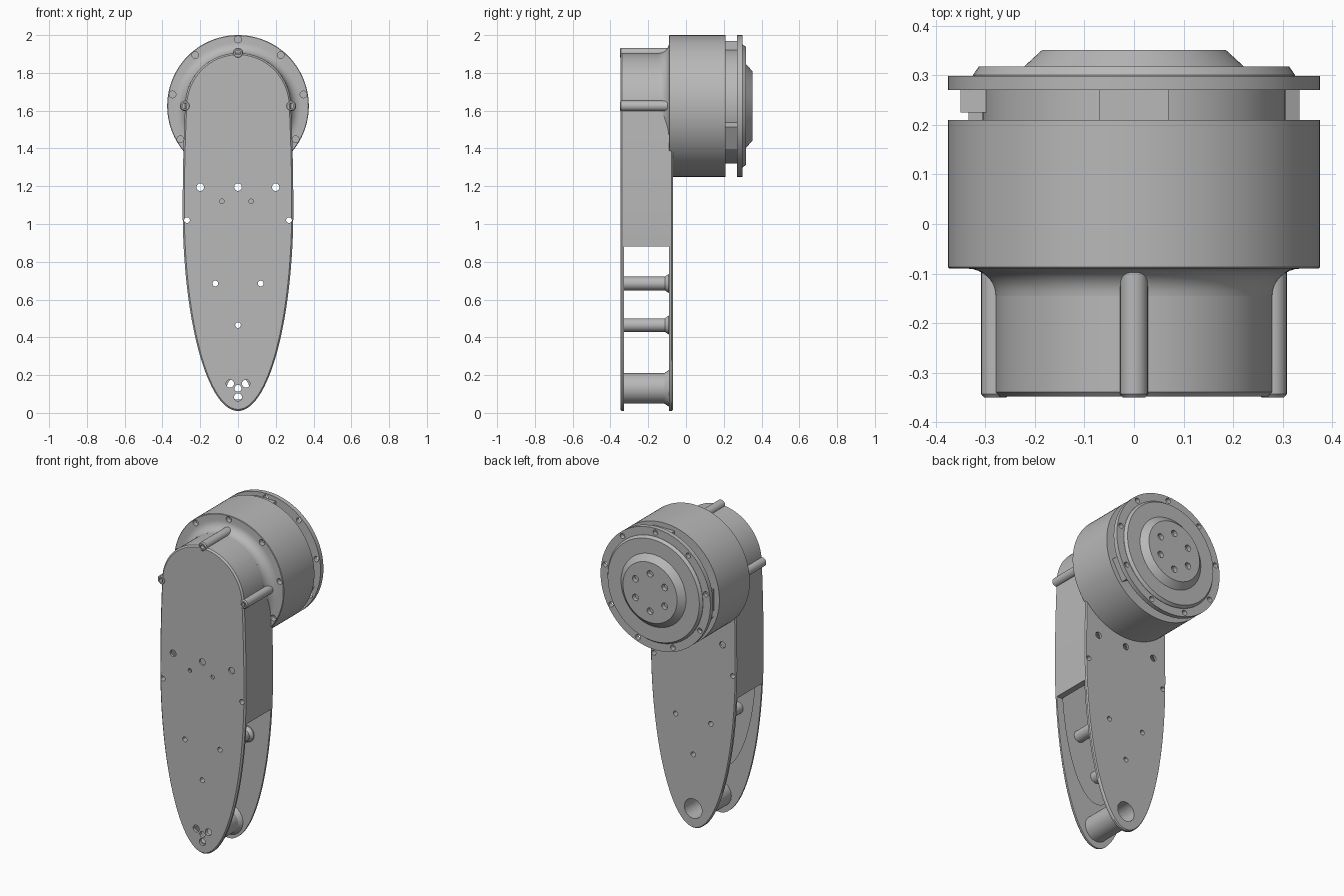
import bpy, bmesh, math
from math import sin, cos, pi, radians

old = bpy.data.objects.get("Cube")
if old:
    bpy.data.objects.remove(old, do_unlink=True)

grey = bpy.data.materials.new("machined grey")
grey.use_nodes = True
grey.diffuse_color = (0.48, 0.48, 0.48, 1)
grey.node_tree.nodes["Principled BSDF"].inputs["Base Color"].default_value = (0.48, 0.48, 0.48, 1)

AXIS_Z = 1.625      # height of the motor axis
HUB = (0, AXIS_Z)


def skin(name, rings):
    """Solid skinned through matching closed rings, capped at both ends."""
    bm = bmesh.new()
    loops = [[bm.verts.new(p) for p in ring] for ring in rings]
    n = len(loops[0])
    for a, b in zip(loops, loops[1:]):
        for i in range(n):
            j = (i + 1) % n
            bm.faces.new((a[i], a[j], b[j], b[i]))
    bm.faces.new(loops[0])
    bm.faces.new(loops[-1])
    bmesh.ops.recalc_face_normals(bm, faces=bm.faces)
    mesh = bpy.data.meshes.new(name)
    bm.to_mesh(mesh)
    bm.free()
    mesh.materials.append(grey)
    ob = bpy.data.objects.new(name, mesh)
    bpy.context.collection.objects.link(ob)
    return ob


def lathe(name, profile, centre=HUB, n=96):
    """Turned solid along y from (radius, y) points."""
    cx, cz = centre
    return skin(name, [[(cx + r * sin(2 * pi * i / n), y, cz + r * cos(2 * pi * i / n))
                        for i in range(n)] for r, y in profile])


def rod(name, centre, r, y0, y1, n=24):
    return lathe(name, [(r, y0), (r, y1)], centre, n)


def box(name, x0, x1, y0, y1, z0, z1):
    return skin(name, [[(x0, y, z0), (x1, y, z0), (x1, y, z1), (x0, y, z1)] for y in (y0, y1)])


def cut(target, cutters):
    for c in cutters:
        m = target.modifiers.new("cut", 'BOOLEAN')
        m.operation, m.solver, m.object = 'DIFFERENCE', 'EXACT', c
        bpy.context.view_layer.objects.active = target
        bpy.ops.object.modifier_apply(modifier=m.name)


def discard(cutters):
    for c in cutters:
        bpy.data.objects.remove(c, do_unlink=True)


def around(radius, count, turn=0):
    """Points evenly spaced round the motor axis."""
    for i in range(count):
        a = radians(turn) + 2 * pi * i / count
        yield radius * sin(a), AXIS_Z + radius * cos(a)


def leg_outline():
    """Half ellipse below, gentle taper, round arch on top."""
    w, mid, arch = 0.293, 1.08, 0.28
    right = [(w * sin(pi / 2 * i / 32), mid - (mid - 0.01) * cos(pi / 2 * i / 32))
             for i in range(1, 33)]
    right += [(w - (w - arch) * (i / 6) ** 2, mid + (AXIS_Z - mid) * i / 6) for i in range(1, 7)]
    right += [(arch * cos(pi / 2 * i / 20), AXIS_Z + arch * sin(pi / 2 * i / 20))
              for i in range(1, 20)]
    left = [(-x, z) for x, z in reversed(right)]
    return [(0, 0.01)] + right + [(0, AXIS_Z + arch)] + left


def leg_solid(name, sections):
    """Leg outline extruded through (y, x scale, z scale) sections."""
    return skin(name, [[(x * sx, y, 0.95 + (z - 0.95) * sz) for x, z in leg_outline()]
                       for y, sx, sz in sections])


# Leg shell with softened front and back rims
leg = leg_solid("leg_shell", [(-0.348, 0.97, 0.991), (-0.339, 1, 1),
                              (-0.077, 1, 1), (-0.07, 0.98, 0.994)])

# Open lower window, inner cavity and shallow pockets in the plates
tools = [box("window_cutter", -1, 1, -0.328, -0.09, -0.2, 0.88),
         box("cavity_cutter", -0.25, 0.25, -0.327, -0.091, 0.8, 1.22),
         leg_solid("front_pocket_cutter", [(-0.335, 0.85, 0.7), (-0.32, 0.85, 0.7)]),
         leg_solid("back_pocket_cutter", [(-0.1, 0.85, 0.7), (-0.084, 0.85, 0.7)])]

# Screw holes through the leg
through = [(-0.2, 1.195, 0.02), (0, 1.195, 0.02), (0.2, 1.195, 0.02),
           (-0.27, 1.02, 0.015), (0.27, 1.02, 0.015),
           (-0.12, 0.685, 0.015), (0.12, 0.685, 0.015), (0, 0.465, 0.015)]
front_only = [(-0.085, 1.12, 0.012), (0.07, 1.12, 0.012), (0, 0.13, 0.018),
              (-0.042, 0.155, 0.021), (0.042, 0.155, 0.021), (0, 0.083, 0.021)]
through_tools = [rod("hole_cutter", (x, z), r, -0.5, 0) for x, z, r in through]
front_tools = [rod("hole_cutter", (x, z), r, -0.5, -0.3) for x, z, r in front_only]
ANKLE = (0, 0.13)
bore = rod("bore_cutter", ANKLE, 0.06, -0.329, 0, 40)
cut(leg, tools + through_tools + front_tools + [bore])

# Lower bearing tube
tube = lathe("lower_tube", [(0.08, -0.332), (0.08, -0.115), (0.09, -0.1), (0.1, -0.085)], ANKLE, 40)
cut(tube, [bore])
# Make the tube open at the front so the plate holes reach the bore
opening = rod("opening_cutter", ANKLE, 0.06, -0.4, -0.3, 40)
cut(tube, [opening])

# Standoffs between the plates
for i, (x, z, r) in enumerate(through[5:]):
    post = lathe(f"standoff_{i + 1}", [(0.036, -0.338), (0.036, -0.112), (0.05, -0.092), (0.05, -0.08)],
                 (x, z), 32)
    cut(post, [through_tools[5 + i]])
discard(tools + through_tools + front_tools + [bore, opening])

# Motor housing with a concave fillet towards the leg
fillet = [(0.335 - 0.055 * sin(pi / 2 * i / 8), -0.145 + 0.055 * (1 - cos(pi / 2 * i / 8)))
          for i in range(9)]
fillet = [(0.335 - 0.055 * cos(pi / 2 * i / 8), -0.09 - 0.055 * (1 - sin(pi / 2 * i / 8)))
          for i in range(9)]
housing = lathe("motor_housing", fillet + [(0.372, -0.09), (0.375, -0.087), (0.375, 0.21)])
holes = [rod("hole_cutter", p, 0.018, -0.2, -0.06, 20) for p in around(0.352, 9)]
cut(housing, holes)
discard(holes)

# Screw ribs along the boss
for side, (x, z) in zip(("right", "top", "left"),
                        ((-0.28, AXIS_Z), (0, AXIS_Z + 0.28), (0.28, AXIS_Z))):
    rib = lathe(side + "_screw_rib", [(0.022, -0.35), (0.028, -0.343), (0.028, -0.08)], (x, z), 24)
    hole = rod("hole_cutter", (x, z), 0.014, -0.4, -0.32, 16)
    cut(rib, [hole])
    discard([hole])

# Neck and spacer tabs behind the housing
lathe("rear_neck", [(0.305, 0.2), (0.305, 0.28)])
for i, turn in enumerate((0, 120, 240)):
    tab = box(f"spacer_tab_{i + 1}", -0.07, 0.07, 0.205, 0.275, 0.28, 0.345)
    tab.rotation_euler.y = radians(turn)
    tab.location.z = AXIS_Z
box("cable_connector", -0.35, -0.28, 0.225, 0.275, 1.56, 1.69)

# Rear flange and raised ring
flange = lathe("rear_flange", [(0.375, 0.27), (0.375, 0.298)])
holes = [rod("hole_cutter", p, 0.016, 0.2, 0.4, 20) for p in around(0.35, 9)]
cut(flange, holes)
discard(holes)
lathe("rear_ring", [(0.325, 0.29), (0.325, 0.3), (0.313, 0.317)])

# Output hub with six screw holes
hub = lathe("output_hub", [(0.222, 0.3), (0.222, 0.317), (0.185, 0.351)])
holes = [rod("hole_cutter", p, 0.02, 0.325, 0.4, 20) for p in around(0.115, 6)]
cut(hub, holes)
discard(holes)

# Smooth rounds, sharp edges
bpy.ops.object.select_all(action='DESELECT')
for ob in bpy.context.scene.objects:
    if ob.type == 'MESH':
        ob.select_set(True)
        bpy.context.view_layer.objects.active = ob
bpy.ops.object.shade_smooth_by_angle(angle=radians(30))
